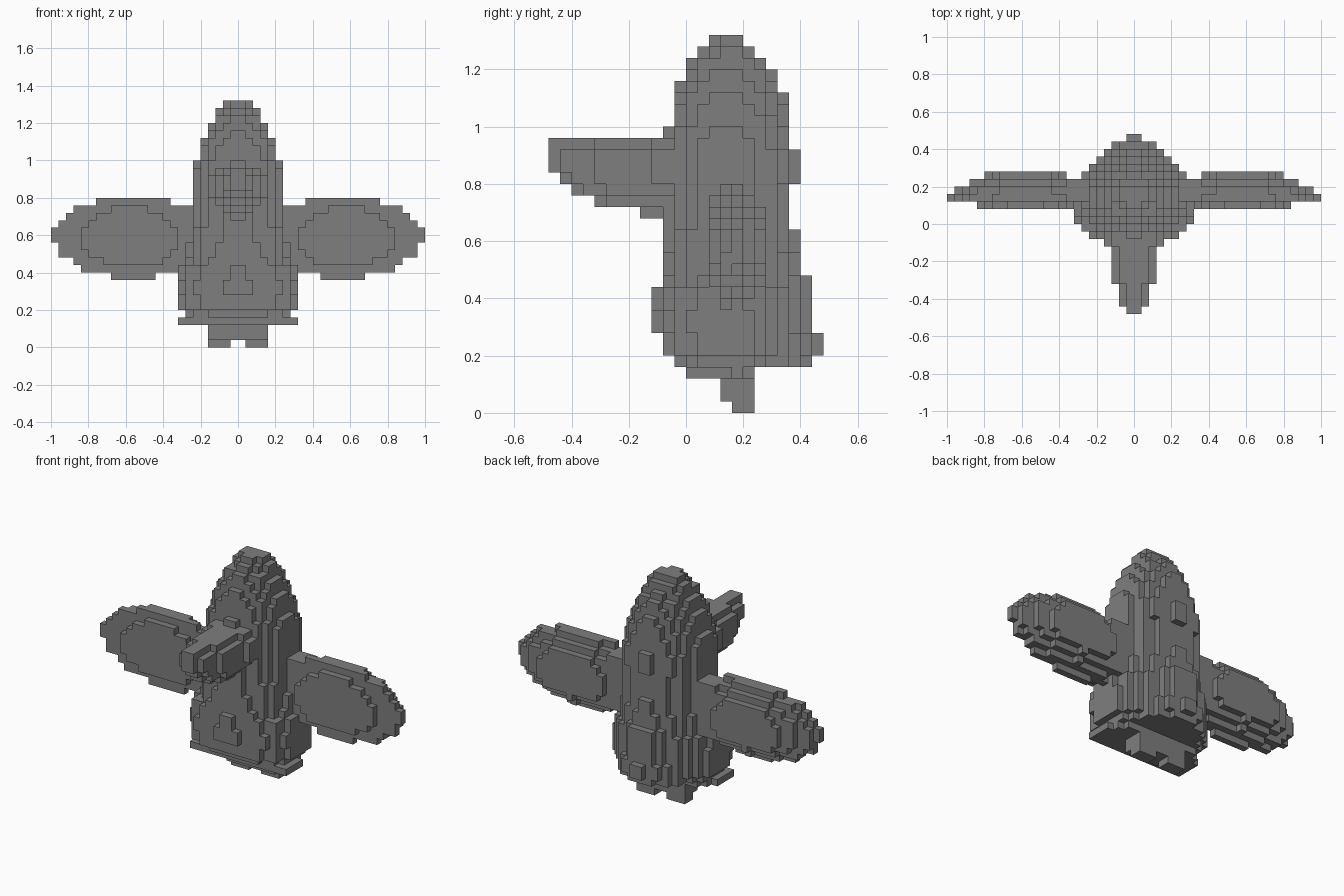
import bpy
import bmesh
from mathutils import Vector

CELL = 0.04  # edge length of one block; all part sizes below are in blocks

default_cube = bpy.data.objects.get("Cube")
if default_cube:
    bpy.data.objects.remove(default_cube, do_unlink=True)

grey = bpy.data.materials.new("stone_grey")
grey.use_nodes = True
colour = (0.21, 0.21, 0.21, 1)
grey.diffuse_color = colour
grey.node_tree.nodes["Principled BSDF"].inputs["Base Color"].default_value = colour


def box(x, y, z):
    """Blocks filling three half-open ranges."""
    return {(i, j, k) for i in range(*x) for j in range(*y) for k in range(*z)}


def body_slice(bottom, top, width, front, back, back_power):
    """Blocky slice with a full front and a back that is round or pointed."""
    cells = set()
    for cell in box((-8, 8), (-4, 13), (bottom, top)):
        u, v = abs(cell[0] + .5) / width, cell[1] + .5 - 4
        power, depth = (2.6, front) if v < 0 else (back_power, back)
        if u ** power + (abs(v) / depth) ** power < 1.005:
            cells.add(cell)
    return cells


def mirrored(cells):
    return {(-1 - i, j, k) for i, j, k in cells}


# Body and head: bottom, top, half width, front depth, back depth, back power
slices = [
    (3, 4, 7.6, 3.6, 2.2, 2), (4, 5, 7.2, 4.9, 7.6, 1.4), (5, 7, 8.25, 6.2, 7.6, 1.4),
    (7, 9, 8.25, 6.6, 7, 1.4), (9, 11, 7.9, 6.5, 7, 1.4), (11, 12, 7, 6, 7, 1.5),
    (12, 14, 6.6, 5.7, 5.8, 1.7), (14, 16, 6.3, 5.6, 5.6, 1.8),
    (16, 20, 6.1, 5.6, 5.2, 2), (20, 23, 6.1, 5.6, 5.53, 2),
    (23, 24, 5.9, 5.6, 5.2, 2), (24, 25, 5.6, 5.55, 5.1, 2),
    (25, 26, 5.2, 5.1, 5, 2), (26, 27, 4.9, 5, 4.8, 2), (27, 28, 4.6, 4.8, 4.6, 2),
    (28, 29, 4.2, 4.6, 4.1, 2), (29, 30, 3.7, 3.9, 3.7, 2),
    (30, 31, 3.2, 3.6, 2.8, 2), (31, 32, 2.7, 2.6, 1.8, 2), (32, 33, 2.1, 1.8, .9, 2),
]
body = box((-8, 8), (0, 3), (3, 4))
for row in slices:
    body |= body_slice(*row)

# Beak: narrow flat top, tapering to the tip and towards its underside
beak = set()
for level, tip in ((17, -4), (18, -8), (19, -10), (20, -11), (21, -12), (22, -12), (23, -12)):
    for y in range(tip, 0):
        width = 2 if y < -8 else 3 if y < -3 else 4
        if level == 23:
            width -= 1
        width = min(width, level - 16, 1 + (y - tip + 1) // 2)
        beak |= box((-width, width), (y, y + 1), (level, level + 1))

# Wing: oval layers from front to back, joined to the body by a root
left_wing = box((5, 9), (3, 6), (11, 19))
layer_scales = ((.65, .74), (1, 1), (.93, .93), (.77, .78), (.57, .6))
for layer, (length, height) in enumerate(layer_scales, start=2):
    for cell in box((6, 25), (layer, layer + 1), (9, 20)):
        rise = cell[2] + .5 - 14.75
        u = (cell[0] + .5 - 14.65 + .1 * abs(rise)) / (10.1 * length)
        v = rise / (5.47 * height)
        if u * u + v * v < 1:
            left_wing.add(cell)

left_foot = box((0, 4), (3, 6), (1, 3)) | box((1, 4), (4, 6), (0, 1))

parts = {
    "body": body,
    "beak": beak,
    "left_wing": left_wing,
    "right_wing": mirrored(left_wing),
    "left_foot": left_foot,
    "right_foot": mirrored(left_foot),
}
solid = set().union(*parts.values())


def build(name, cells):
    """Mesh the outer sides of a part's blocks, leaving out buried ones."""
    bm = bmesh.new()
    corners = {}

    def corner(p):
        key = tuple(p)
        if key not in corners:
            corners[key] = bm.verts.new(Vector(key) * CELL)
        return corners[key]

    for cell in sorted(cells):
        for axis in range(3):
            u, v = (axis + 1) % 3, (axis + 2) % 3
            for side in (0, 1):
                beside = list(cell)
                beside[axis] += 2 * side - 1
                if tuple(beside) in solid:
                    continue
                loop = []
                for du, dv in ((0, 0), (1, 0), (1, 1), (0, 1)):
                    p = list(cell)
                    p[axis] += side
                    p[u] += du
                    p[v] += dv
                    loop.append(corner(p))
                bm.faces.new(loop if side else loop[::-1])
    mesh = bpy.data.meshes.new(name)
    bm.to_mesh(mesh)
    bm.free()
    mesh.materials.append(grey)
    bpy.context.collection.objects.link(bpy.data.objects.new(name, mesh))


# Each block belongs to the first part that claims it
taken = set()
for part_name, part_cells in parts.items():
    build(part_name, part_cells - taken)
    taken |= part_cells
